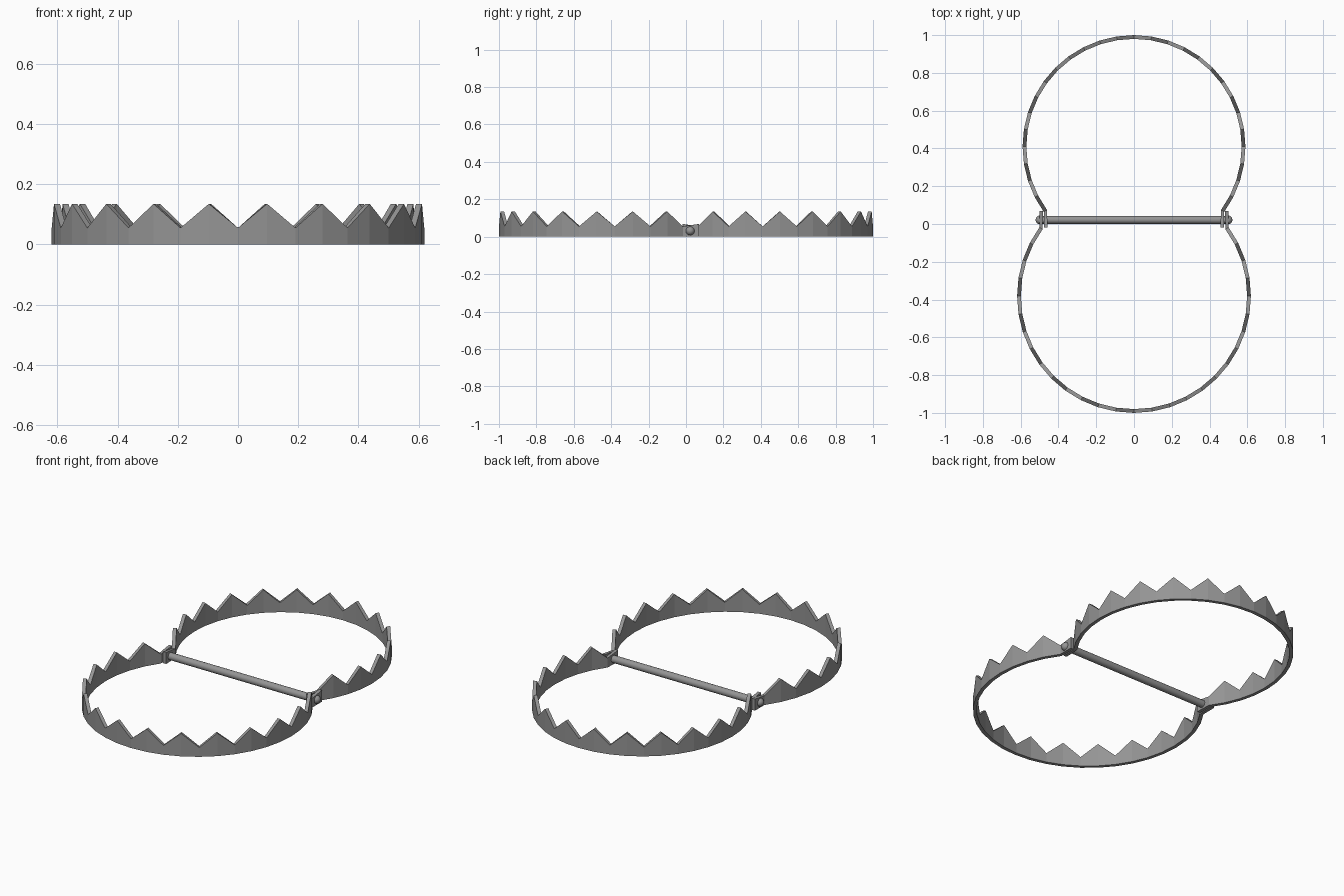
import bpy, bmesh, math
from mathutils import Matrix

cube = bpy.data.objects.get("Cube")
if cube:
    bpy.data.objects.remove(cube, do_unlink=True)

steel = bpy.data.materials.new("grey_steel")
steel.use_nodes = True
colour = (0.3, 0.3, 0.3, 1)
steel.diffuse_color = colour
steel.node_tree.nodes["Principled BSDF"].inputs["Base Color"].default_value = colour

THICK = 0.02
STEP = math.radians(9)
VALLEY, PEAK, LUG_TOP = 0.055, 0.135, 0.068
HINGE_Y, HINGE_Z = 0.022, 0.031


def finish(name, bm):
    bmesh.ops.recalc_face_normals(bm, faces=bm.faces)
    mesh = bpy.data.meshes.new(name)
    bm.to_mesh(mesh)
    bm.free()
    mesh.materials.append(steel)
    obj = bpy.data.objects.new(name, mesh)
    bpy.context.collection.objects.link(obj)
    return obj


def jaw(name, centre_y, radius, side, lug_y):
    """Toothed open ring; side is -1 for the front jaw and 1 for the back."""
    # Stations along the band: outer point, inner point, top height
    stations = []
    for i in range(-14, 15):
        s, c = math.sin(i * STEP), side * math.cos(i * STEP)
        outer = (radius * s, centre_y + radius * c)
        inner = ((radius - THICK) * s, centre_y + (radius - THICK) * c)
        stations.append((outer, inner, PEAK if i % 2 else VALLEY))
    # Straight hinge lugs at both ends
    x = stations[-1][0][0]
    lug = [((k * x, lug_y), (k * (x - THICK), lug_y), LUG_TOP) for k in (-1, 1)]
    stations = [lug[0]] + stations + [lug[1]]

    bm = bmesh.new()
    rings = [[bm.verts.new((*o, 0)), bm.verts.new((*o, top)),
              bm.verts.new((*n, top)), bm.verts.new((*n, 0))]
             for o, n, top in stations]
    for a, b in zip(rings, rings[1:]):
        for j in range(4):
            k = (j + 1) % 4
            bm.faces.new((a[j], a[k], b[k], b[j]))
    bm.faces.new(rings[0])
    bm.faces.new(rings[-1])
    return finish(name, bm)


jaw("front_jaw", -0.381, 0.619, -1, 0.07)
jaw("back_jaw", 0.41, 0.59, 1, -0.018)

# Hinge rod through all four lugs
bm = bmesh.new()
bmesh.ops.create_cone(bm, cap_ends=True, segments=20, radius1=0.021, radius2=0.021,
                      depth=1.0, matrix=Matrix.Translation((0, HINGE_Y, HINGE_Z))
                      @ Matrix.Rotation(math.pi / 2, 4, "Y"))
parts = [finish("hinge_rod", bm)]

# Domed rivet heads on the rod ends
for name, k in (("left_rivet", 1), ("right_rivet", -1)):
    bm = bmesh.new()
    bmesh.ops.create_uvsphere(bm, u_segments=20, v_segments=10, radius=0.024,
                              matrix=Matrix.Translation((k * 0.497, HINGE_Y, HINGE_Z))
                              @ Matrix.Rotation(math.pi / 2, 4, "Y"))
    parts.append(finish(name, bm))

for obj in parts:
    bpy.ops.object.select_all(action="DESELECT")
    obj.select_set(True)
    bpy.context.view_layer.objects.active = obj
    bpy.ops.object.shade_smooth_by_angle(angle=math.radians(40))
